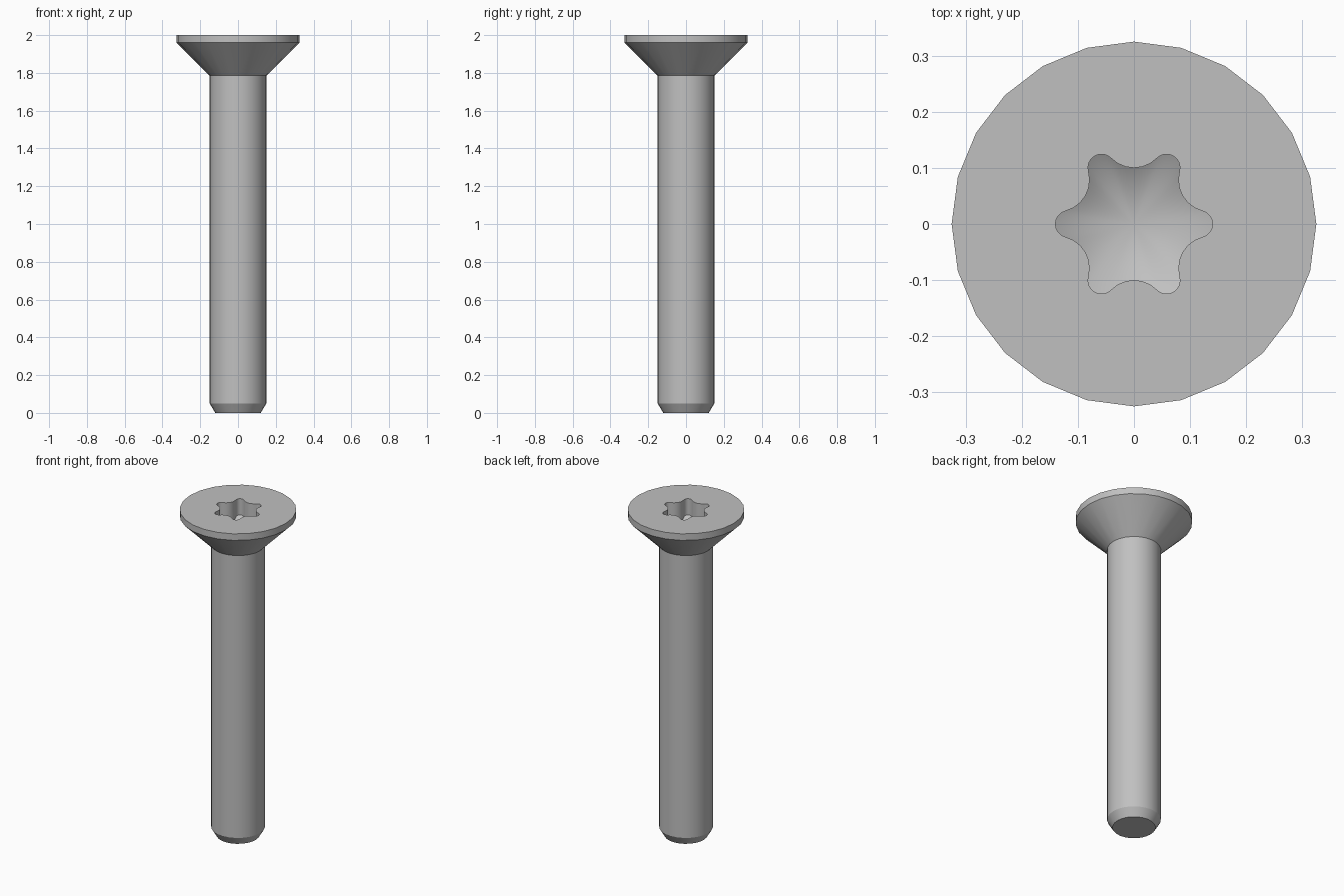
import bpy, bmesh
from math import cos, sin, tan, radians, pi, hypot, atan2

cube = bpy.data.objects.get("Cube")
if cube:
    bpy.data.objects.remove(cube)

SIDES = 24
HEAD_BASE, TOP = 1.785, 2.0

steel = bpy.data.materials.new("grey_steel")
steel.use_nodes = True
grey = (0.53, 0.53, 0.53, 1)
steel.diffuse_color = grey
steel.node_tree.nodes["Principled BSDF"].inputs["Base Color"].default_value = grey


def circle(bm, r, z):
    return [bm.verts.new((r * cos(2 * pi * i / SIDES), r * sin(2 * pi * i / SIDES), z))
            for i in range(SIDES)]


def bridge(bm, a, b):
    n = len(a)
    for i in range(n):
        j = (i + 1) % n
        bm.faces.new((a[i], a[j], b[j], b[i]))


def lathe(bm, profile):
    rings = [circle(bm, r, z) for r, z in profile]
    for a, b in zip(rings, rings[1:]):
        bridge(bm, a, b)
    return rings


def star_outline(tip=0.14, valley=0.10, lobe_r=0.024, valley_r=0.057):
    """Six rounded lobes joined by tangent hollow arcs."""
    lc, vc = tip - lobe_r, valley + valley_r
    vx, vy = vc * cos(pi / 6), vc * sin(pi / 6)
    join = atan2(vy, vx - lc)            # direction of the tangent point
    sweep = join - pi / 6                # half angle of the hollow arc
    pts = []
    for k in range(6):
        turn = k * pi / 3
        arc = [(lc + lobe_r * cos(t), lobe_r * sin(t))
               for t in (join * (i / 4 - 1) for i in range(9))]
        arc += [(vx + valley_r * cos(t), vy + valley_r * sin(t))
                for t in (pi + pi / 6 + sweep * (1 - i / 3) for i in range(1, 6))]
        pts += [(x * cos(turn) - y * sin(turn), x * sin(turn) + y * cos(turn))
                for x, y in arc]
    return pts


def finish(bm, name):
    mesh = bpy.data.meshes.new(name)
    bm.to_mesh(mesh)
    bm.free()
    mesh.materials.append(steel)
    obj = bpy.data.objects.new(name, mesh)
    bpy.context.collection.objects.link(obj)
    bpy.ops.object.select_all(action='DESELECT')
    obj.select_set(True)
    bpy.context.view_layer.objects.active = obj
    bpy.ops.object.shade_smooth_by_angle(angle=radians(25))


# Shank with chamfered tip
bm = bmesh.new()
rings = lathe(bm, [(0.12, 0), (0.15, 0.05), (0.15, HEAD_BASE)])
bm.faces.new(rings[0][::-1])
finish(bm, "shank")

# Countersunk head with thin rim
bm = bmesh.new()
rim = lathe(bm, [(0.15, HEAD_BASE), (0.325, 1.96), (0.325, TOP)])[-1]

# Star drive recess with conical floor
outline = star_outline()
apex_z, slope = TOP - 0.18, tan(radians(30))
mouth = [bm.verts.new((x, y, TOP)) for x, y in outline]
foot = [bm.verts.new((x, y, apex_z + hypot(x, y) * slope)) for x, y in outline]
apex = bm.verts.new((0, 0, apex_z))
bridge(bm, mouth, foot)
for a, b in zip(foot, foot[1:] + foot[:1]):
    bm.faces.new((a, b, apex))

# Flat top around the recess
edges = [bm.edges.get((a, b)) for loop in (rim, mouth)
         for a, b in zip(loop, loop[1:] + loop[:1])]
bmesh.ops.triangle_fill(bm, edges=edges, use_beauty=True, normal=(0, 0, 1))
finish(bm, "head")
